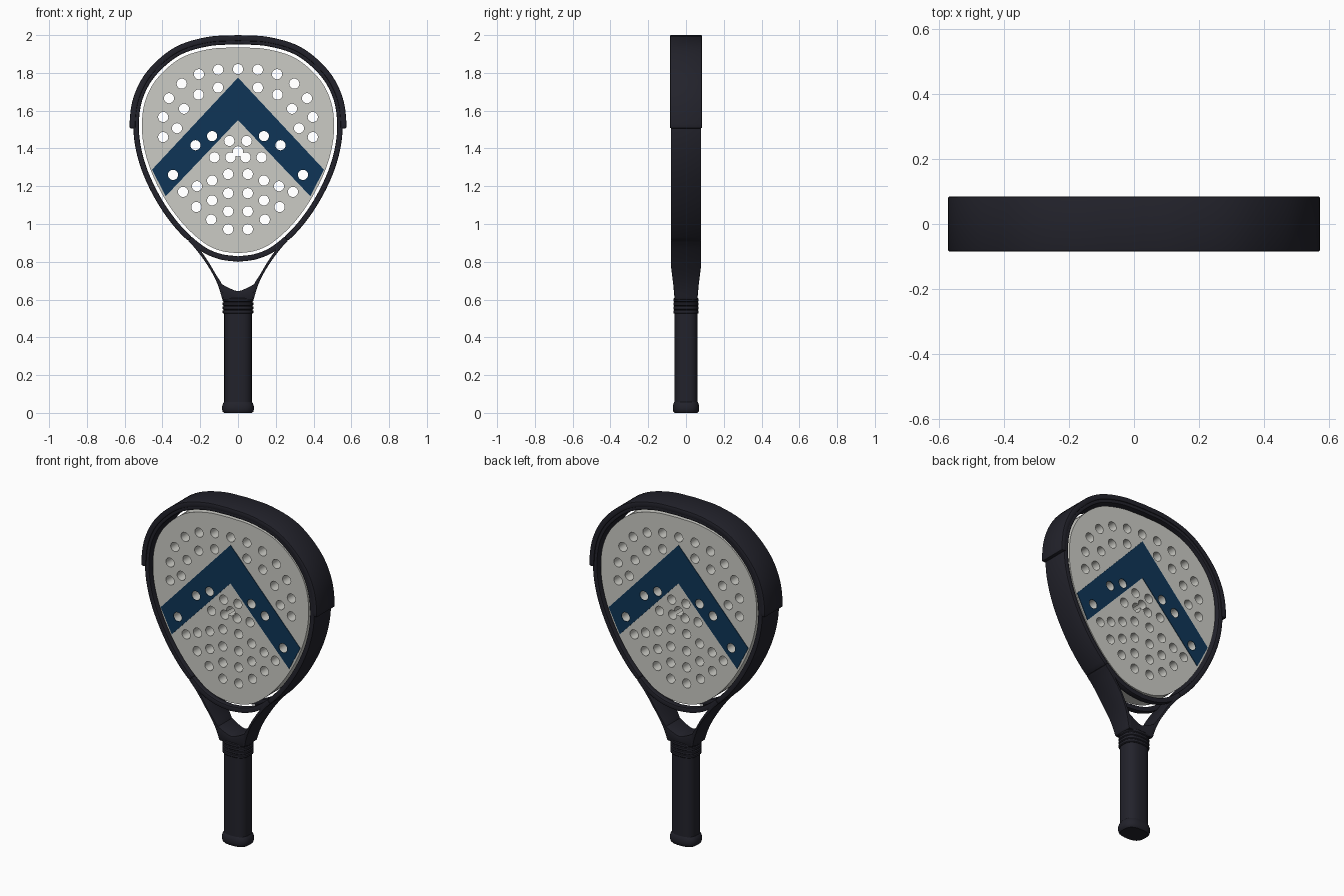
import bpy, bmesh, math
from mathutils import Vector

cube = bpy.data.objects.get("Cube")
if cube:
    bpy.data.objects.remove(cube, do_unlink=True)


def material(name, rgb):
    m = bpy.data.materials.new(name)
    m.use_nodes = True
    m.diffuse_color = (*rgb, 1)
    m.node_tree.nodes["Principled BSDF"].inputs["Base Color"].default_value = (*rgb, 1)
    return m


BLACK = material("charcoal black", (0.016, 0.016, 0.024))
GREY = material("light grey", (0.60, 0.60, 0.56))
BLUE = material("deep blue", (0.0045, 0.036, 0.095))


def spline(pts, steps=6):
    """Smooth open curve through 2D points."""
    p = [Vector(q) for q in pts]
    p = [2 * p[0] - p[1]] + p + [2 * p[-1] - p[-2]]
    out = []
    for a, b, c, d in zip(p, p[1:], p[2:], p[3:]):
        for k in range(steps):
            t = k / steps
            out.append(0.5 * (2 * b + (c - a) * t + (2 * a - 5 * b + 4 * c - d) * t ** 2
                              + (3 * b - a - 3 * c + d) * t ** 3))
    return out + [p[-2]]


def offset(loop, dist):
    """Grow a closed clockwise outline along its normals."""
    out = []
    for i, q in enumerate(loop):
        t = (loop[(i + 1) % len(loop)] - loop[i - 1]).normalized()
        out.append(q + Vector((-t.y, t.x)) * dist)
    return out


def make(name, verts, faces, mat):
    bm = bmesh.new()
    vs = [bm.verts.new(v) for v in verts]
    for f in faces:
        bm.faces.new([vs[i] for i in f])
    bmesh.ops.recalc_face_normals(bm, faces=bm.faces)
    mesh = bpy.data.meshes.new(name)
    bm.to_mesh(mesh)
    bm.free()
    mesh.materials.append(mat)
    ob = bpy.data.objects.new(name, mesh)
    bpy.context.collection.objects.link(ob)
    return ob


def finish(ob, bevel=0.0, cutters=()):
    """Apply cuts and bevel, then smooth the gentle curves."""
    bpy.ops.object.select_all(action="DESELECT")
    bpy.context.view_layer.objects.active = ob
    ob.select_set(True)
    for c in cutters:
        m = ob.modifiers.new("holes", "BOOLEAN")
        m.operation, m.solver, m.object = "DIFFERENCE", "EXACT", c
        bpy.ops.object.modifier_apply(modifier=m.name)
    if bevel:
        m = ob.modifiers.new("soft edge", "BEVEL")
        m.width, m.segments = bevel, 2
        m.limit_method, m.angle_limit = "ANGLE", math.radians(45)
        bpy.ops.object.modifier_apply(modifier=m.name)
    bpy.ops.object.shade_smooth_by_angle(angle=math.radians(35))


def prism(name, pts, y0, y1, mat):
    n = len(pts)
    verts = [(x, y, z) for y in (y0, y1) for x, z in pts]
    sides = [(i, (i + 1) % n, (i + 1) % n + n, i + n) for i in range(n)]
    return make(name, verts, [range(n), range(n, 2 * n)] + sides, mat)


def ribbon(name, outer, inner, span, mat=BLACK, bevel=0.006):
    """Open band between two paths; span(z) gives its y range."""
    verts = []
    for a, b in zip(outer, inner):
        for q, k in ((a, 0), (b, 0), (b, 1), (a, 1)):
            verts.append((q.x, span(q.y)[k], q.y))
    n = len(outer)
    faces = [(4 * i + k, 4 * i + (k + 1) % 4, 4 * i + 4 + (k + 1) % 4, 4 * i + 4 + k)
             for i in range(n - 1) for k in range(4)]
    ob = make(name, verts, faces + [range(4), range(4 * n - 4, 4 * n)], mat)
    finish(ob, bevel)
    return ob


def loft(name, rings, mat=BLACK, n=48):
    """Stack of rounded-rectangle rings (z, half width, half depth)."""
    def sq(v):
        return math.copysign(abs(v) ** 0.75, v)
    verts = [(rx * sq(math.cos(2 * math.pi * i / n)), ry * sq(math.sin(2 * math.pi * i / n)), z)
             for z, rx, ry in rings for i in range(n)]
    faces = [(r * n + i, r * n + (i + 1) % n, (r + 1) * n + (i + 1) % n, (r + 1) * n + i)
             for r in range(len(rings) - 1) for i in range(n)]
    top = (len(rings) - 1) * n
    finish(make(name, verts, faces + [range(n), range(top, top + n)], mat))


def pick(path, keep):
    """Matching stretches of several offsets, chosen by the panel outline."""
    return [i for i, q in enumerate(path) if keep(q)]


# Head outline, clockwise from the top; every head part is an offset of it
half = spline([(0, 1.935), (0.15, 1.926), (0.3, 1.88), (0.42, 1.78), (0.485, 1.67),
               (0.508, 1.55), (0.5, 1.42), (0.46, 1.28), (0.385, 1.13), (0.29, 1.0),
               (0.18, 0.9), (0.09, 0.858), (0, 0.845)])
outline = half + [Vector((-q.x, q.y)) for q in half[-2:0:-1]]
N = len(outline)

# Hole cutters: mirrored pairs, and the centre ones apart since they overlap
HOLES = [(.105, 1.817), (.207, 1.793), (.298, 1.743), (.365, 1.666), (.396, 1.566),
         (.396, 1.46), (.105, 1.722), (.209, 1.685), (.286, 1.61), (.323, 1.507),
         (.137, 1.465), (.225, 1.417), (.344, 1.26), (.046, 1.44), (.04, 1.353),
         (.125, 1.353), (.052, 1.264), (.137, 1.23), (.217, 1.2), (.291, 1.17),
         (.052, 1.163), (.137, 1.125), (.22, 1.09), (.052, 1.067), (.142, 1.023),
         (.052, .972)]


def hole_cutter(name, centres, r=0.027, n=20):
    verts, faces = [], []
    for cx, cz in centres:
        b = len(verts)
        verts += [(cx + r * math.cos(2 * math.pi * i / n), y, cz + r * math.sin(2 * math.pi * i / n))
                  for y in (-0.2, 0.2) for i in range(n)]
        faces += [range(b, b + n), range(b + n, b + 2 * n)]
        faces += [(b + i, b + (i + 1) % n, b + n + (i + 1) % n, b + n + i) for i in range(n)]
    ob = make(name, verts, faces, GREY)
    ob.hide_render = True
    return ob


cutters = [hole_cutter("side_hole_cutter", [(s * x, z) for x, z in HOLES for s in (1, -1)]),
           hole_cutter("centre_hole_cutter", [(0, 1.82), (0, 1.385)])]

# Hitting panel and the chevron plates on both of its faces
finish(prism("hitting_panel", outline, -0.068, 0.068, GREY), cutters=cutters)
right = [(0.455, 1.288), (0.383, 1.147)]
chevron = [(0, 1.775)] + right + [(0, 1.55)] + [(-x, z) for x, z in right[::-1]]
for side, s in (("front", -1), ("back", 1)):
    finish(prism(side + "_chevron", chevron, s * 0.066, s * 0.071, BLUE), cutters=cutters)
for c in cutters:
    bpy.data.objects.remove(c, do_unlink=True)


def depth(z):
    d = 0.06 + 0.02 * min(1, max(0, (z - 0.62) / 0.16))
    return -d, d


# Head frame, open at the bottom, and the bumper guard over its top
inner, outer = offset(outline, 0.016), offset(outline, 0.045)
guard_in, guard_out = offset(outline, 0.034), offset(outline, 0.065)


def arc(loop, zmin):
    ids = pick(half, lambda q: q.y > zmin)
    k = ids[-1]
    return [loop[i % N] for i in range(-k, k + 1)]


ribbon("head_frame", arc(outer, 0.94), arc(inner, 0.94), depth)
ribbon("bumper_guard", arc(guard_out, 1.5), arc(guard_in, 1.5), lambda z: (-0.085, 0.085))

# Bridge under the panel: a front and a back rail
low = pick(outline, lambda q: q.y < 0.96)
for side, s in (("front", -1), ("back", 1)):
    ys = sorted((s * 0.045, s * 0.079))
    ribbon(side + "_bridge", [outer[i] for i in low], [inner[i] for i in low],
           lambda z: ys, bevel=0.004)

# Throat arms running from the head down to the neck
head_out, head_in = arc(outer, 0.94)[-1], arc(inner, 0.94)[-1]
arm_out = spline([head_out, (0.228, 0.872), (0.175, 0.802), (0.13, 0.728), (0.102, 0.665), (0.083, 0.6)])
arm_in = spline([head_in, (0.208, 0.875), (0.157, 0.8), (0.114, 0.728), (0.082, 0.676), (0.05, 0.6)])
for side, s in (("left", 1), ("right", -1)):
    ribbon(side + "_throat_arm", [Vector((s * q.x, q.y)) for q in arm_out],
           [Vector((s * q.x, q.y)) for q in arm_in], depth, bevel=0.004)

# Neck block closing the throat
top = spline([(-0.086, 0.682), (-0.045, 0.66), (0, 0.645), (0.045, 0.66), (0.086, 0.682)])
ribbon("neck", top, [Vector((q.x * 0.9, 0.598)) for q in top], depth, bevel=0.003)

# Handle: grip, ribbed collar and butt cap
loft("grip", [(0.04, 0.073, 0.062), (0.6, 0.073, 0.062)])
ribs = []
for i in range(4):
    z = 0.525 + i * 0.021
    ribs += [(z, 0.076, 0.063), (z + 0.004, 0.081, 0.067),
             (z + 0.016, 0.081, 0.067), (z + 0.02, 0.076, 0.063)]
loft("ribbed_collar", ribs)
loft("butt_cap", [(0, 0.074, 0.061), (0.006, 0.081, 0.067), (0.02, 0.085, 0.07), (0.036, 0.084, 0.07),
                  (0.05, 0.079, 0.066), (0.058, 0.073, 0.062)])
